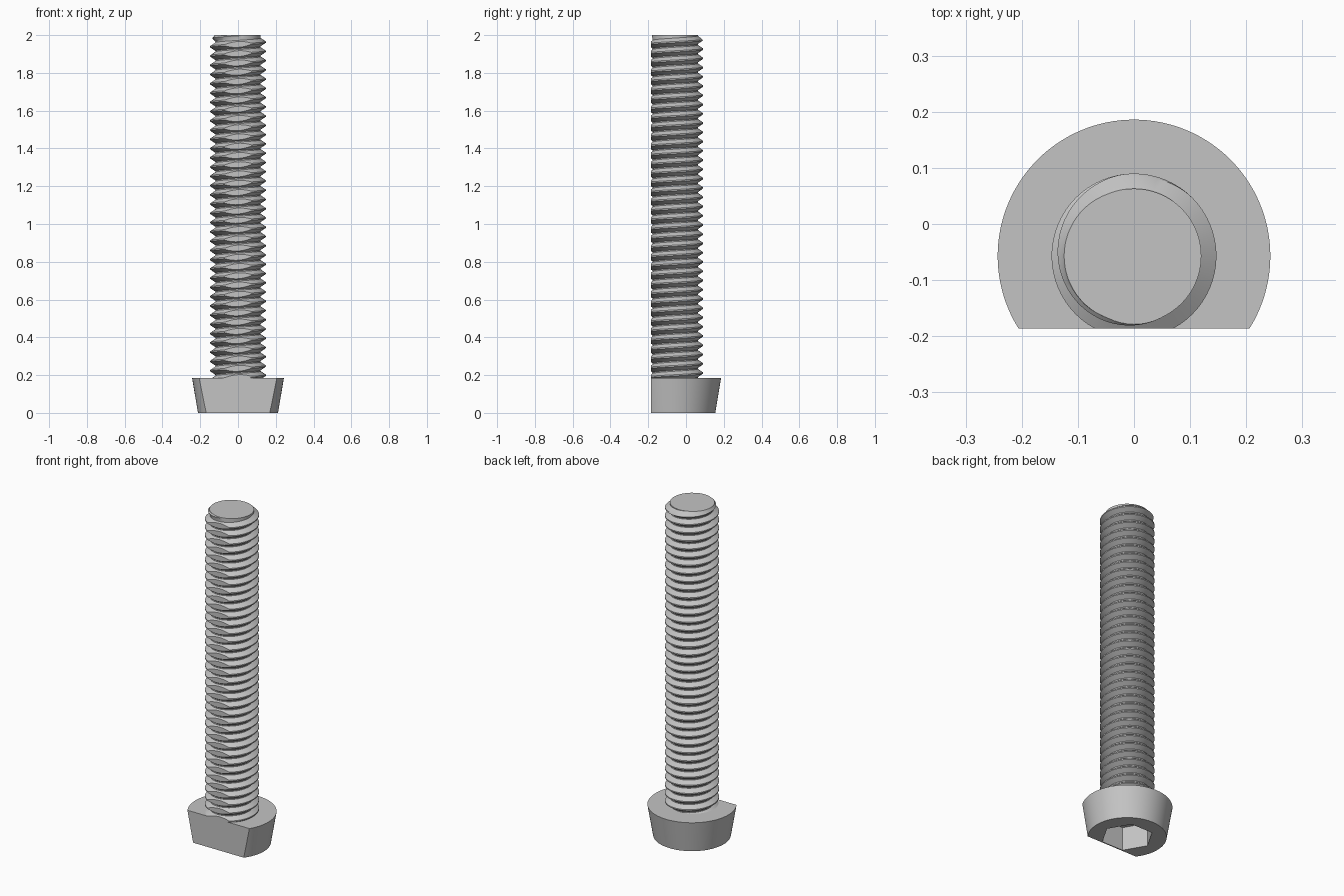
import bpy, bmesh
from math import cos, sin, tau, pi
from mathutils import Matrix, Vector

if "Cube" in bpy.data.objects:
    bpy.data.objects.remove(bpy.data.objects["Cube"], do_unlink=True)

AXIS_Y = -0.057          # screw axis
FLAT_Y = -0.186          # flat ground along the front
TOP = 2.0
HEAD_H = 0.185
ROOT, CREST, PITCH = 0.12, 0.147, 0.049
SEGS = 64

steel = bpy.data.materials.new("steel_grey")
steel.use_nodes = True
colour = (0.55, 0.55, 0.55, 1)
steel.diffuse_color = colour
steel.node_tree.nodes["Principled BSDF"].inputs["Base Color"].default_value = colour


def cut(bm, co, normal):
    """Slice away everything beyond a plane and cap the opening."""
    bmesh.ops.bisect_plane(bm, geom=bm.verts[:] + bm.edges[:] + bm.faces[:], dist=1e-6,
                           plane_co=co, plane_no=normal, clear_outer=True)
    rim = [e for e in bm.edges if e.is_boundary and
           all(abs((v.co - Vector(co)).dot(Vector(normal))) < 1e-4 for v in e.verts)]
    bmesh.ops.holes_fill(bm, edges=rim, sides=0)


def make_object(name, bm):
    bmesh.ops.recalc_face_normals(bm, faces=bm.faces)
    mesh = bpy.data.meshes.new(name)
    bm.to_mesh(mesh)
    bm.free()
    mesh.materials.append(steel)
    obj = bpy.data.objects.new(name, mesh)
    bpy.context.collection.objects.link(obj)
    return obj


def activate(obj):
    bpy.ops.object.select_all(action='DESELECT')
    obj.select_set(True)
    bpy.context.view_layer.objects.active = obj


def cone(bm, sides, r_low, r_high, z_low, z_high):
    place = Matrix.Translation((0, AXIS_Y, (z_low + z_high) / 2))
    bmesh.ops.create_cone(bm, cap_ends=True, segments=sides, radius1=r_low,
                          radius2=r_high, depth=z_high - z_low, matrix=place)


# Threaded shank: one pitch of profile swept along a helix
profile = [(ROOT, -0.44), (CREST, -0.07), (CREST, 0.07), (ROOT, 0.44)]
turns = 42
start = 1.963 - 40 * PITCH + 2 * PITCH
bm = bmesh.new()
rows = []
for i in range(turns * SEGS + 1):
    a = tau * i / SEGS
    row = []
    for r, offset in profile:
        z = start + PITCH * (i / SEGS + offset)
        r = min(r, max(ROOT, ROOT + TOP - z))      # chamfered tip
        row.append(bm.verts.new((r * cos(a), AXIS_Y + r * sin(a), z)))
    rows.append(row)
for i in range(turns * SEGS):
    lower, upper = rows[i], rows[i + 1]
    for k in range(3):
        bm.faces.new((lower[k], upper[k], upper[k + 1], lower[k + 1]))
    # root band joining this turn to the next
    if i + SEGS < turns * SEGS:
        after, after_next = rows[i + SEGS], rows[i + SEGS + 1]
        bm.faces.new((lower[3], upper[3], after_next[0], after[0]))
cut(bm, (0, 0, TOP), (0, 0, 1))
cut(bm, (0, 0, HEAD_H - 0.02), (0, 0, -1))
cut(bm, (0, FLAT_Y, 0), (0, -1, 0))
shank = make_object("threaded_shank", bm)

# Tapered head with a flat front
bm = bmesh.new()
cone(bm, 128, 0.212, 0.243, 0, HEAD_H)
cut(bm, (0, FLAT_Y, 0), (0, -1, 0))
head = make_object("head", bm)

# Hexagonal socket sunk into the underside
bm = bmesh.new()
cone(bm, 6, 0.1415, 0.1415, -0.1, 0.14)
# keep one socket wall parallel to the flat
low = min(v.co.y for v in bm.verts)
if low < AXIS_Y - 0.13:
    bmesh.ops.rotate(bm, verts=bm.verts, cent=(0, AXIS_Y, 0),
                     matrix=Matrix.Rotation(pi / 6, 3, 'Z'))
cutter = make_object("socket_cutter", bm)
cutter.hide_render = True
socket = head.modifiers.new("socket", 'BOOLEAN')
socket.operation = 'DIFFERENCE'
socket.solver = 'EXACT'
socket.object = cutter
activate(head)
bpy.ops.object.modifier_apply(modifier=socket.name)
bpy.data.objects.remove(cutter, do_unlink=True)

for part in (shank, head):
    activate(part)
    bpy.ops.object.shade_smooth_by_angle(angle=pi / 7)
